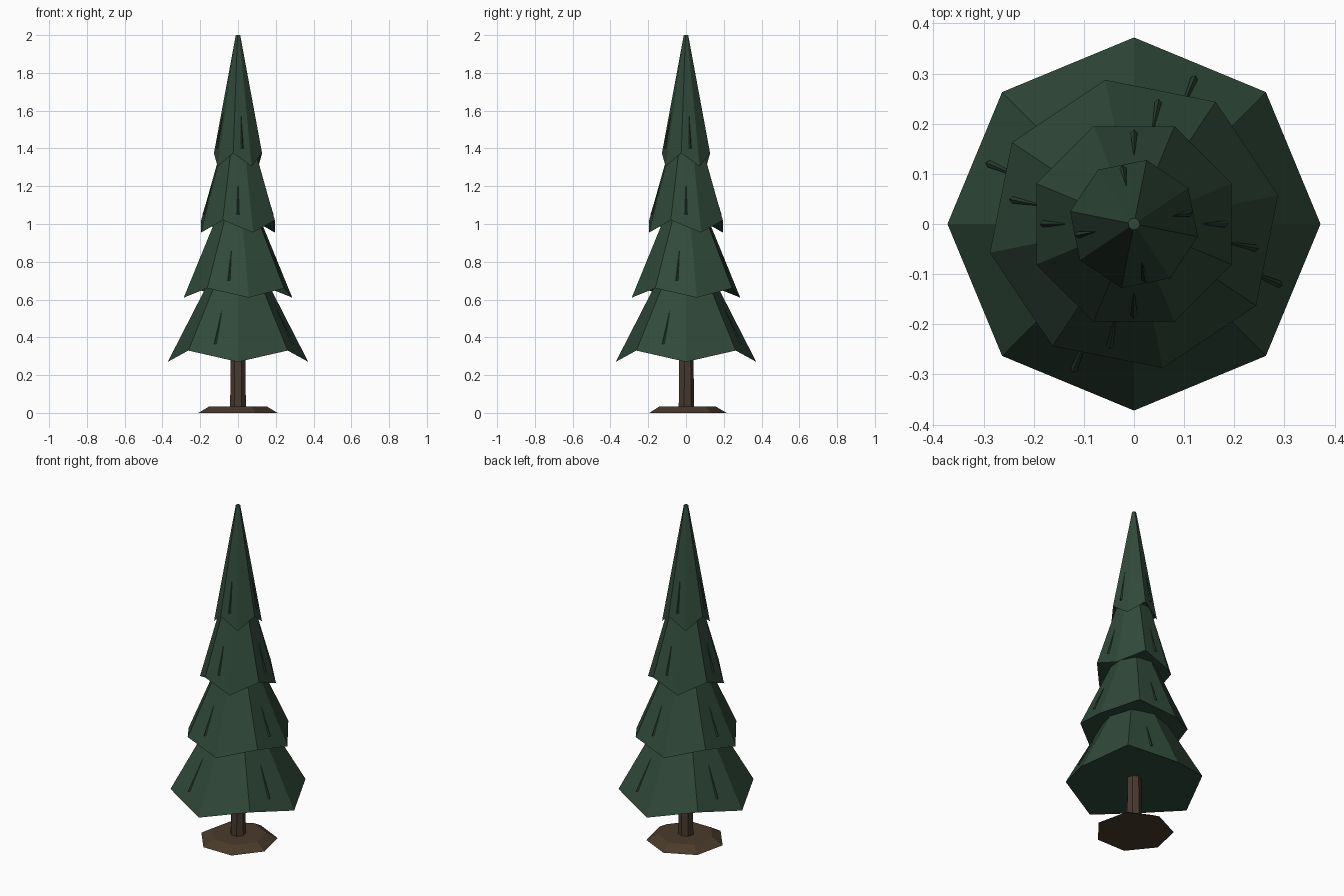
import bpy
import bmesh
from math import cos, sin, pi, radians
from mathutils import Vector

cube = bpy.data.objects.get("Cube")
if cube:
    bpy.data.objects.remove(cube, do_unlink=True)


def make_material(name, rgb):
    mat = bpy.data.materials.new(name)
    mat.use_nodes = True
    mat.diffuse_color = (*rgb, 1)
    bsdf = mat.node_tree.nodes["Principled BSDF"]
    bsdf.inputs["Base Color"].default_value = (*rgb, 1)
    bsdf.inputs["Roughness"].default_value = 0.9
    return mat


needle_green = make_material("needle green", (0.030, 0.068, 0.042))
twig_green = make_material("twig green", (0.022, 0.052, 0.032))
bark_brown = make_material("bark brown", (0.066, 0.043, 0.028))
soil_brown = make_material("soil brown", (0.066, 0.043, 0.023))


def finish(bm, name, mat):
    bmesh.ops.recalc_face_normals(bm, faces=bm.faces)
    mesh = bpy.data.meshes.new(name)
    bm.to_mesh(mesh)
    bm.free()
    mesh.materials.append(mat)
    obj = bpy.data.objects.new(name, mesh)
    bpy.context.collection.objects.link(obj)
    return obj


def frustum(name, mat, sides, start, r0, r1, z0, z1, lift=0):
    """Capped cone; every second vertex of the lower rim is raised by lift."""
    bm = bmesh.new()
    angles = [radians(start) + 2 * pi * i / sides for i in range(sides)]
    low = [bm.verts.new((r0 * cos(a), r0 * sin(a), z0 + lift * (i % 2)))
           for i, a in enumerate(angles)]
    top = [bm.verts.new((r1 * cos(a), r1 * sin(a), z1)) for a in angles]
    for i in range(sides):
        j = (i + 1) % sides
        bm.faces.new((low[i], low[j], top[j], top[i]))
    bm.faces.new(low)
    bm.faces.new(top)
    return finish(bm, name, mat)


def twigs(name, start, r0, z0, r1, z1):
    """Four thin tapered twigs lying along the slope of a tier."""
    bm = bmesh.new()
    for k in range(4):
        a = radians(start + 90 * k)
        out = Vector((cos(a), sin(a), 0))
        side = Vector((-sin(a), cos(a), 0))
        foot, tip = out * r0, out * r1
        foot.z, tip.z = z0, z1
        rim = [bm.verts.new(foot + d * 0.007) for d in (out, side, -out, -side)]
        end = bm.verts.new(tip)
        bm.faces.new(rim)
        for i in range(4):
            bm.faces.new((rim[i], rim[(i + 1) % 4], end))
    return finish(bm, name, twig_green)


# Ground mound and trunk
frustum("ground_mound", soil_brown, 7, 90, 0.215, 0.155, 0, 0.035)
frustum("trunk", bark_brown, 7, 90, 0.043, 0.036, 0.02, 0.6)

# Foliage tiers: bottom radius, top radius, bottom z, top z, rim lift
tiers = [
    (0.372, 0.075, 0.27, 0.85, 0.06),
    (0.293, 0.047, 0.61, 1.20, 0.05),
    (0.211, 0.065, 0.955, 1.50, 0.065),
    (0.130, 0.012, 1.305, 2.00, 0.07),
]
# Twig foot and tip heights on each tier
twig_spans = [(0.365, 0.57), (0.70, 0.87), (1.05, 1.24), (1.40, 1.60)]

for i, (tier, span) in enumerate(zip(tiers, twig_spans)):
    r0, r1, z0, z1, lift = tier
    turn = 11.25 * i
    frustum(f"foliage_tier_{i + 1}", needle_green, 8, turn, r0, r1, z0, z1, lift)

    # Radius of the slope at the middle of a face
    def slope(z):
        t = (z - z0 - lift / 2) / (z1 - z0 - lift / 2)
        return cos(pi / 8) * (r0 + (r1 - r0) * t)

    twigs(f"twigs_{i + 1}", 67.5 + turn, slope(span[0]) + 0.003, span[0],
          slope(span[1]), span[1])
